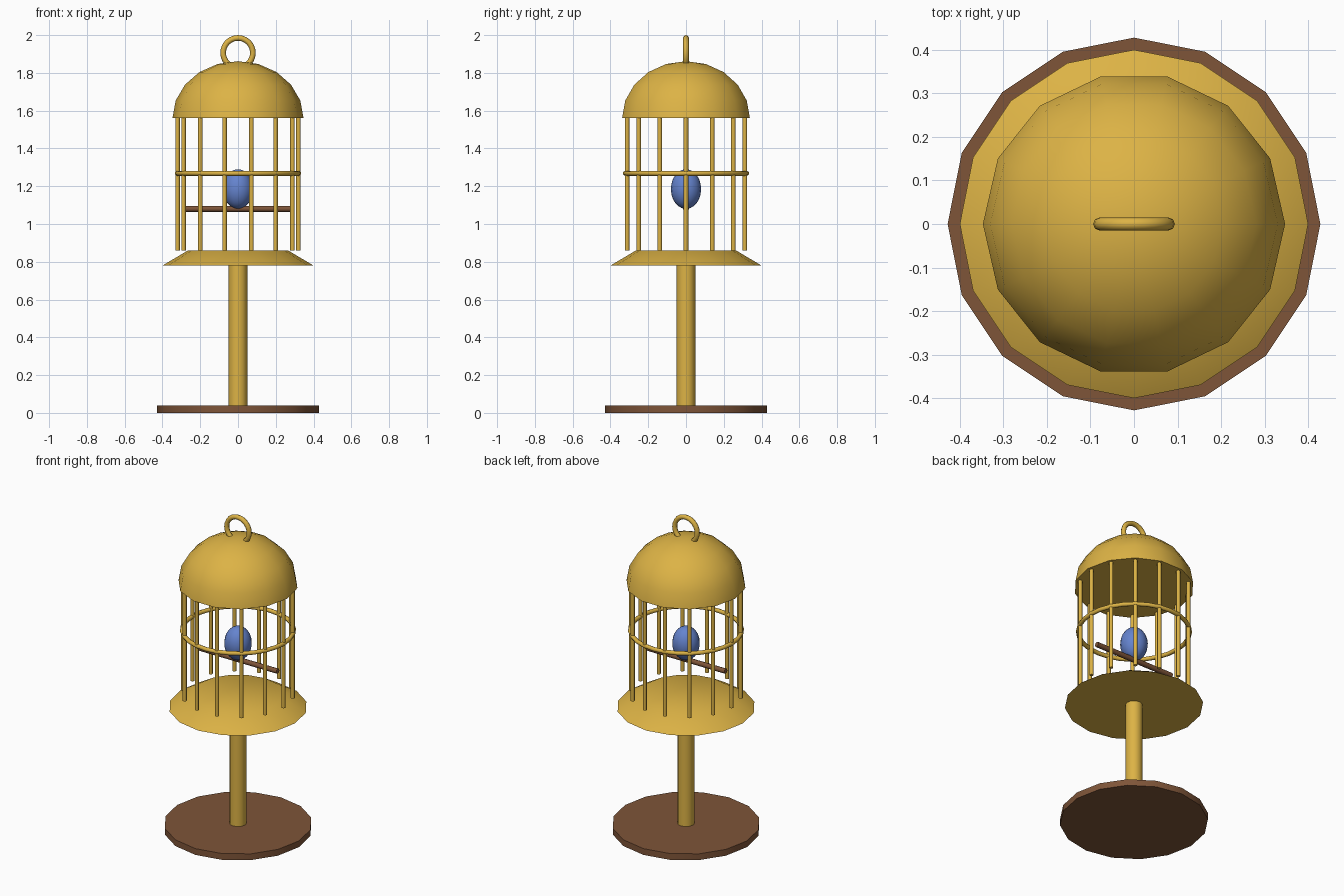
import bpy, bmesh, math

if "Cube" in bpy.data.objects:
    bpy.data.objects.remove(bpy.data.objects["Cube"])

def material(name, rgb):
    m = bpy.data.materials.new(name)
    m.diffuse_color = (*rgb, 1)
    m.use_nodes = True
    m.node_tree.nodes["Principled BSDF"].inputs["Base Color"].default_value = m.diffuse_color
    return m

gold = material("gold", (0.72, 0.45, 0.06))
wood = material("wood", (0.21, 0.09, 0.04))
blue = material("blue", (0.13, 0.23, 0.62))

def finish(name, mat, angle=40):
    ob = bpy.context.object
    ob.name = ob.data.name = name
    ob.data.materials.append(mat)
    bpy.ops.object.shade_smooth_by_angle(angle=math.radians(angle))
    return ob

def frustum(name, mat, r1, r2, z1, z2, sides, x=0, y=0, angle=40):
    bpy.ops.mesh.primitive_cone_add(vertices=sides, radius1=r1, radius2=r2, depth=z2 - z1,
                                    location=(x, y, (z1 + z2) / 2))
    return finish(name, mat, angle)

def ring(name, major, minor, z, segments, rotation=(0, 0, 0)):
    bpy.ops.mesh.primitive_torus_add(major_radius=major, minor_radius=minor, major_segments=segments,
                                     minor_segments=8, location=(0, 0, z), rotation=rotation)
    return finish(name, gold, 60)

# stand and tray
frustum("base", wood, 0.428, 0.428, 0, 0.04, 16)
frustum("post", gold, 0.05, 0.05, 0.04, 0.785, 12)
frustum("tray", gold, 0.40, 0.265, 0.78, 0.86, 16)

# cage bars
BARS = 14
for i in range(BARS):
    a = math.tau * i / BARS
    frustum(f"bar_{i + 1}", gold, 0.012, 0.012, 0.86, 1.565, 8,
            0.32 * math.cos(a), 0.32 * math.sin(a), 60)

# hoop around the bars
ring("hoop", 0.322, 0.013, 1.268, 28)

# dome: 14-sided half sphere closed underneath
bm = bmesh.new()
STEPS = 5
rows = []
for s in range(STEPS):
    e = math.pi / 2 * s / STEPS
    r, z = 0.347 * math.cos(e), 0.302 * math.sin(e)
    rows.append([bm.verts.new((r * math.cos(math.tau * k / BARS), r * math.sin(math.tau * k / BARS), z))
                 for k in range(BARS)])
top = bm.verts.new((0, 0, 0.302))
for k in range(BARS):
    n = (k + 1) % BARS
    for lo, hi in zip(rows, rows[1:]):
        bm.faces.new((lo[k], lo[n], hi[n], hi[k]))
    bm.faces.new((rows[-1][k], rows[-1][n], top))
bm.faces.new(rows[0][::-1])
mesh = bpy.data.meshes.new("dome")
bm.to_mesh(mesh)
bm.free()
dome = bpy.data.objects.new("dome", mesh)
dome.location.z = 1.56
bpy.context.collection.objects.link(dome)
bpy.ops.object.select_all(action='DESELECT')
dome.select_set(True)
bpy.context.view_layer.objects.active = dome
finish("dome", gold)

# hanging ring
ring("hanging_ring", 0.079, 0.015, 1.906, 24, (math.pi / 2, 0, 0))

# perch across the cage
bpy.ops.mesh.primitive_cylinder_add(vertices=8, radius=0.016, depth=0.56, location=(0, 0, 1.08),
                                    rotation=(0, math.pi / 2, 0))
finish("perch", wood, 60)

# egg-shaped bird on the perch
bpy.ops.mesh.primitive_uv_sphere_add(segments=16, ring_count=12, radius=1, location=(0, 0, 1.185))
bpy.context.object.scale = (0.08, 0.08, 0.105)
finish("bird", blue)
